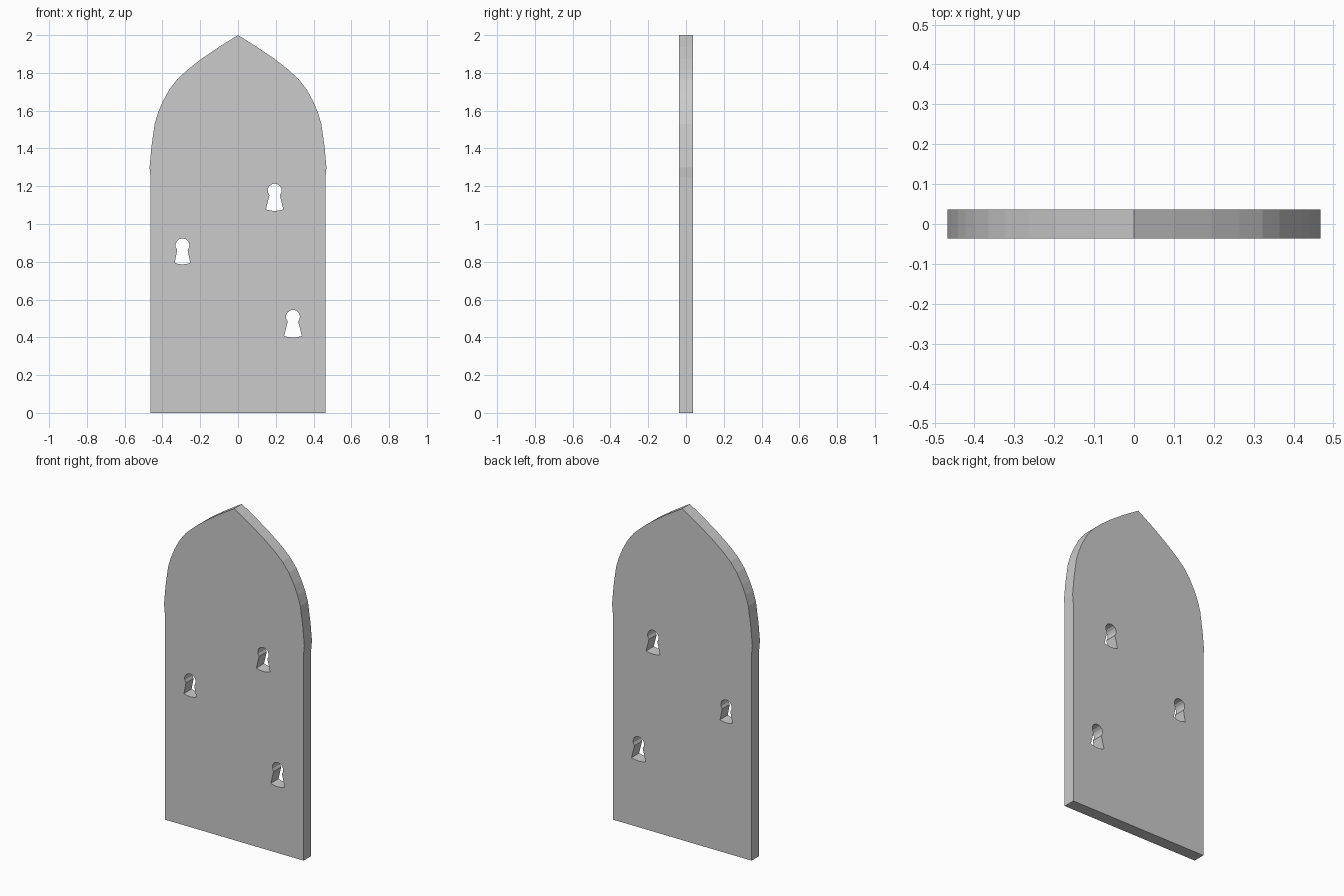
import bpy, math
from mathutils import Matrix

if "Cube" in bpy.data.objects:
    bpy.data.objects.remove(bpy.data.objects["Cube"])

DEPTH = 0.073

# 2D filled curve: the outer loop is the slab, inner loops become holes
curve = bpy.data.curves.new("arched_door", 'CURVE')
curve.dimensions = '2D'
curve.fill_mode = 'BOTH'
curve.extrude = DEPTH / 2


def add_loop(points):
    s = curve.splines.new('POLY')
    s.points.add(len(points) - 1)
    for p, (x, z) in zip(s.points, points):
        p.co = (x, z, 0, 1)
    s.use_cyclic_u = True


def keyhole(cx, top, height, base):
    """Round head above a flared skirt with a slightly bowed bottom."""
    r = 0.037
    cz = top - r
    bottom = top - height
    pts = []
    for i in range(11):  # head arc, right neck round to left neck
        a = math.radians(-42 + 264 * i / 10)
        pts.append((cx + r * math.cos(a), cz + r * math.sin(a)))
    pts += [(cx - base, bottom + 0.008), (cx - base * 0.5, bottom + 0.002),
            (cx, bottom), (cx + base * 0.5, bottom + 0.002),
            (cx + base, bottom + 0.008)]
    add_loop(pts)


# Door outline: right half from the bottom to the arch, mirrored to the left
half = [(0.463, 0), (0.463, 1.245), (0.468, 1.30), (0.458, 1.41),
        (0.441, 1.53), (0.423, 1.59), (0.40, 1.645), (0.365, 1.71),
        (0.322, 1.766), (0.265, 1.818), (0.195, 1.873), (0.10, 1.938)]
add_loop(half + [(0, 2.0)] + [(-x, z) for x, z in reversed(half)])

# Three keyholes cut through the slab
keyhole(0.194, 1.214, 0.145, 0.046)
keyhole(-0.294, 0.924, 0.138, 0.041)
keyhole(0.291, 0.546, 0.147, 0.047)

# Turn the curve into an upright mesh
temp = bpy.data.objects.new("door_curve", curve)
bpy.context.collection.objects.link(temp)
deps = bpy.context.evaluated_depsgraph_get()
mesh = bpy.data.meshes.new_from_object(temp.evaluated_get(deps))
mesh.transform(Matrix.Rotation(math.pi / 2, 4, 'X'))
bpy.data.objects.remove(temp)
door = bpy.data.objects.new("arched_door", mesh)
bpy.context.collection.objects.link(door)

# Weld faces to the rim and shade flat faces crisply
import bmesh
bm = bmesh.new()
bm.from_mesh(mesh)
bmesh.ops.remove_doubles(bm, verts=bm.verts, dist=0.0005)
bmesh.ops.recalc_face_normals(bm, faces=bm.faces)
for f in bm.faces:
    f.smooth = False
bm.to_mesh(mesh)
bm.free()
